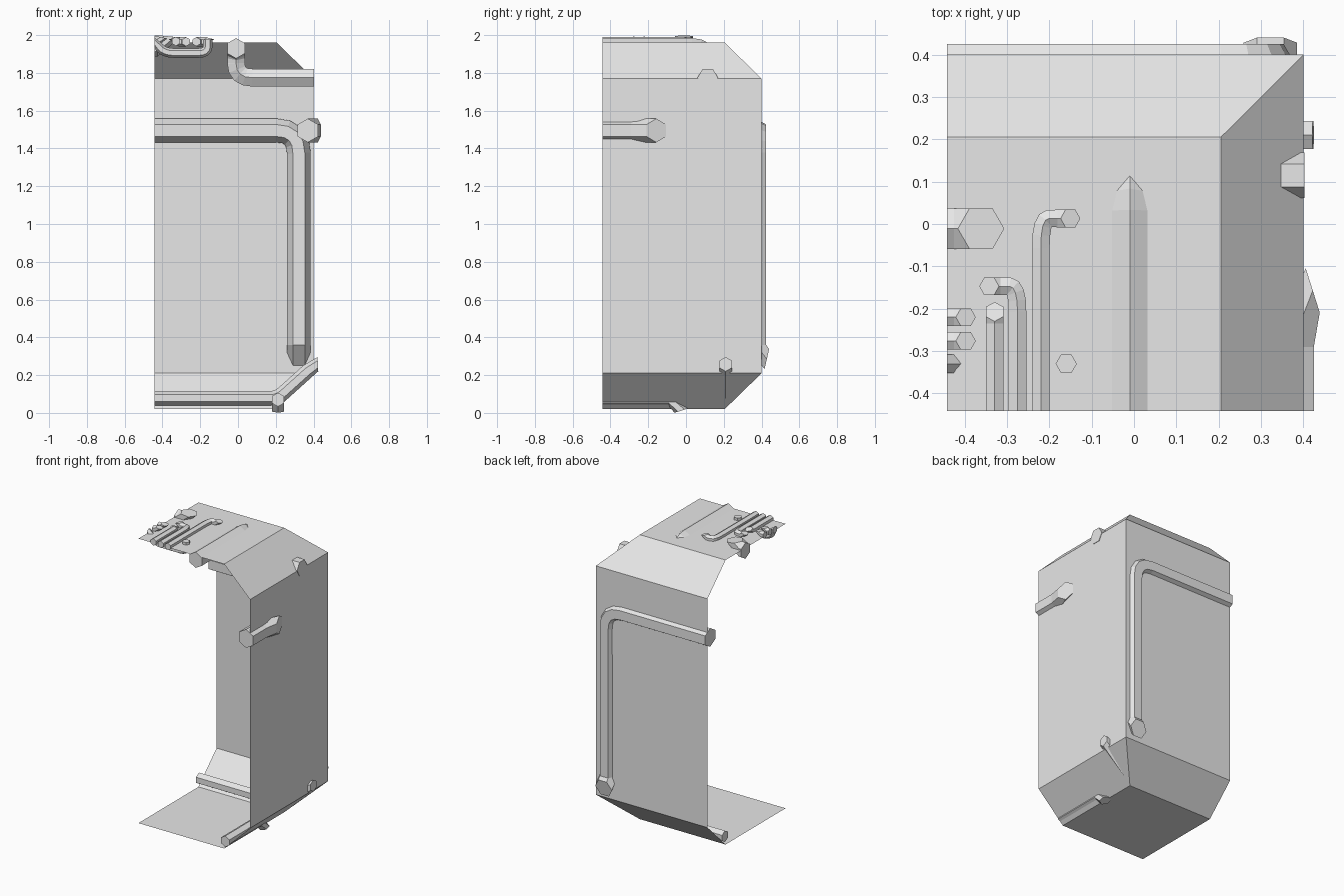
import bpy, bmesh, math
from mathutils import Vector

if "Cube" in bpy.data.objects:
    bpy.data.objects.remove(bpy.data.objects["Cube"])

grey = bpy.data.materials.new("plain_grey")
grey.diffuse_color = (0.8, 0.8, 0.8, 1)
grey.use_nodes = True
grey.node_tree.nodes["Principled BSDF"].inputs["Base Color"].default_value = grey.diffuse_color


def finish(bm, name):
    me = bpy.data.meshes.new(name)
    bm.to_mesh(me)
    bm.free()
    me.materials.append(grey)
    ob = bpy.data.objects.new(name, me)
    bpy.context.collection.objects.link(ob)
    return ob


# Chamfered open shell: right wall, back wall, roof and floor sheets
def shell():
    bm = bmesh.new()
    e = -0.442
    rows = []
    for c, z in ((0.205, 1.96), (0.4, 1.77), (0.4, 0.21), (0.205, 0.02)):
        rows.append([bm.verts.new(p) for p in ((c, e, z), (c, c, z), (e, c, z))])
    for a, b in zip(rows, rows[1:]):
        for i in range(2):
            bm.faces.new((a[i], b[i], b[i + 1], a[i + 1]))
    bm.faces.new(rows[0] + [bm.verts.new((e, e, 1.96))])
    bm.faces.new(rows[-1][::-1] + [bm.verts.new((e, e, 0.02))])
    # floor loop is reversed so its normal points down
    bm.normal_update()
    for f in bm.faces:
        if f.normal.dot(f.calc_center_median() - Vector((0, 0, 1))) < 0:
            f.normal_flip()
    finish(bm, "casing_shell")


# Round the interior corners of a path, leaving the last `keep` corners sharp
def rounded(pts, rad, keep):
    out = [pts[0]]
    n = len(pts)
    for i in range(1, n - 1):
        p = pts[i]
        if i >= n - 1 - keep or rad == 0:
            out.append(p)
            continue
        va, vb = pts[i - 1] - p, pts[i + 1] - p
        a = p + va.normalized() * min(rad, va.length * 0.49)
        b = p + vb.normalized() * min(rad, vb.length * 0.49)
        for k in range(5):
            t = k / 4
            out.append(a * (1 - t) ** 2 + p * 2 * t * (1 - t) + b * t * t)
    return out + [pts[-1]]


# Six-sided pipe swept along a path, ridge upward, capped at both ends
def pipe(name, pts, r, end, rad=0.0, keep=1):
    pts = rounded([Vector(p) for p in pts], rad, keep)
    segs = [(b - a).normalized() for a, b in zip(pts, pts[1:])]
    tans = [segs[0]] + [(a + b).normalized() for a, b in zip(segs, segs[1:])]
    tans.append(Vector(end).normalized())
    if keep:
        tans[-2] = segs[-2]
    start = Vector((segs[0].x, segs[0].y, 0)).normalized()
    tans[0] = start                       # vertical cut at the open edge
    n = start.cross(Vector((0, 0, 1)))
    bm = bmesh.new()
    prev, rings = start, []
    for p, t in zip(pts, tans):
        n = prev.rotation_difference(t) @ n
        n = (n - t * n.dot(t)).normalized()
        b = t.cross(n)
        prev = t
        ring = []
        for k in range(6):
            a = math.radians(30 + 60 * k)
            ring.append(bm.verts.new(p + r * (n * math.cos(a) + b * math.sin(a))))
        rings.append(ring)
    for a, b in zip(rings, rings[1:]):
        for k in range(6):
            j = (k + 1) % 6
            bm.faces.new((a[k], a[j], b[j], b[k]))
    bm.faces.new(rings[0][::-1])
    bm.faces.new(rings[-1])
    bmesh.ops.recalc_face_normals(bm, faces=bm.faces)
    finish(bm, name)


shell()
E = -0.442

# Large wall pipes
pipe("right_wall_pipe", [(.37, E, 1.495), (.37, -.29, 1.495), (.422, -.157, 1.495)],
     .063, (.95, .3, 0))
pipe("back_wall_pipe", [(E, .37, 1.495), (.322, .37, 1.495), (.322, .37, .36), (.322, .428, .285)],
     .063, (0, .975, -.22), .12)
pipe("roof_drop_pipe", [(-.01, E, 1.93), (-.01, .115, 1.93), (-.01, .115, 1.775), (.403, .115, 1.775)],
     .054, (1, 0, 0), .085, 0)

# Floor pipes
pipe("floor_cross_pipe", [(E, .21, .078), (.21, .21, .078), (.37, .21, .222), (.423, .21, .258)],
     .038, (1, 0, .05), .04)
pipe("floor_side_pipe", [(.212, E, .07), (.212, -.09, .07), (.212, -.025, .012)],
     .037, (0, .3, -.95))

# Small roof pipes
pipe("roof_long_pipe", [(-.22, E, 1.965), (-.22, .013, 1.965), (-.18, .013, 1.965), (-.15, .013, 1.984)],
     .024, (.25, 0, .95), .07)
pipe("roof_hook_pipe", [(-.275, E, 1.965), (-.275, -.147, 1.965), (-.315, -.147, 1.965), (-.342, -.147, 1.984)],
     .024, (-.25, 0, .95), .06)
pipe("roof_short_pipe", [(-.329, E, 1.967), (-.329, -.235, 1.967), (-.329, -.207, 1.984)],
     .024, (0, .3, .95))
pipe("roof_dip_pipe", [(E, -.33, 1.963), (-.39, -.33, 1.905), (-.16, -.33, 1.905), (-.16, -.33, 1.977)],
     .025, (0, 0, 1), .05, 0)
for i, y in enumerate((-.22, -.276)):
    pipe("roof_stub_pipe_%d" % (i + 1), [(E, y, 1.968), (-.425, y, 1.968), (-.397, y, 1.987)],
         .024, (.2, 0, 1))
pipe("roof_large_stub_pipe", [(E, -.011, 1.942), (-.425, -.011, 1.942), (-.361, -.011, 1.993)],
     .055, (.1, 0, 1))
